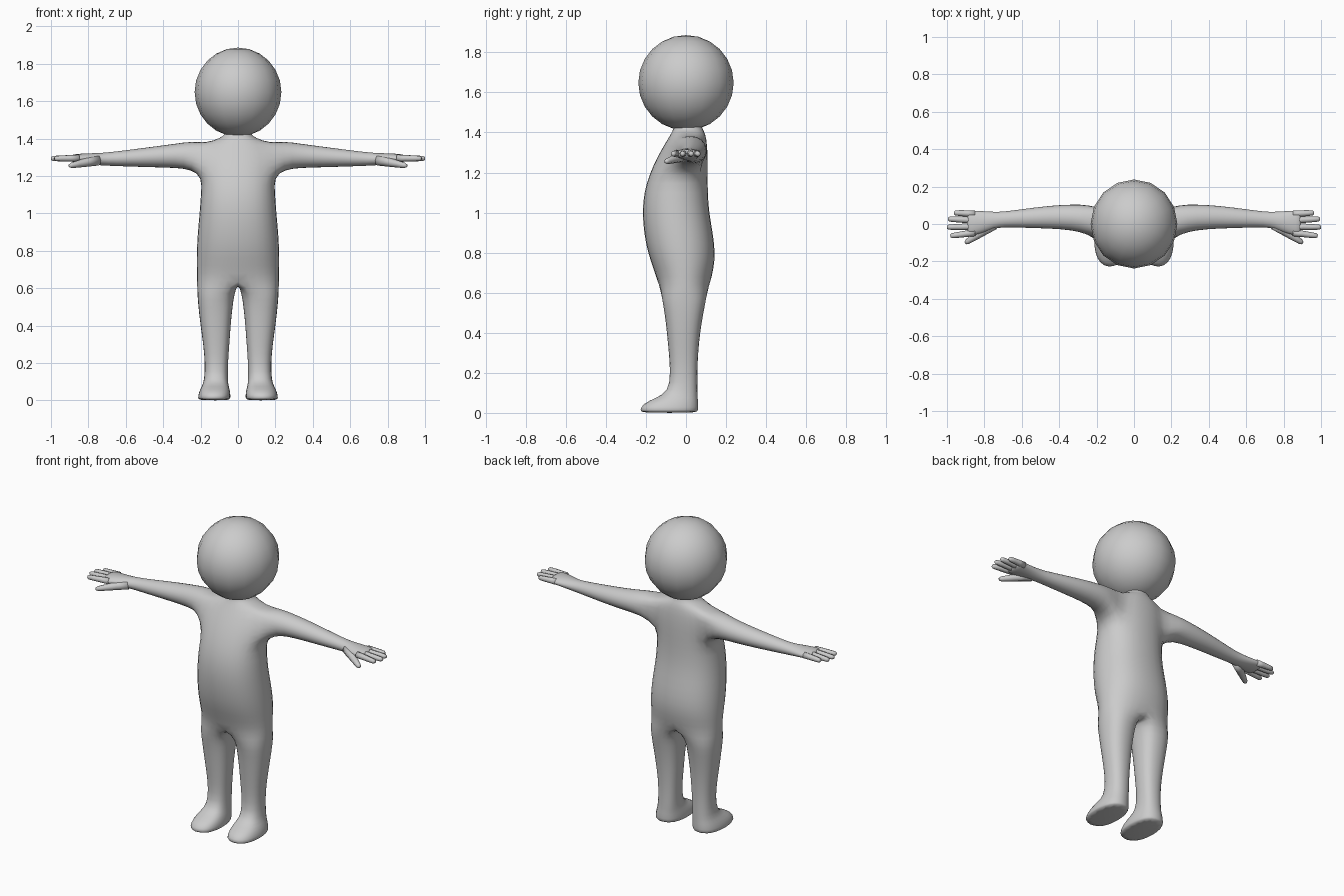
import bpy, bmesh, math
from mathutils import Vector

if "Cube" in bpy.data.objects:
    bpy.data.objects.remove(bpy.data.objects["Cube"])

grey = bpy.data.materials.new("plain grey")
grey.diffuse_color = (0.6, 0.6, 0.6, 1)
grey.use_nodes = True
grey.node_tree.nodes["Principled BSDF"].inputs["Base Color"].default_value = grey.diffuse_color


def spow(v, p):
    return math.copysign(abs(v) ** p, v)


def finish(name, bm, mirror=True, levels=1):
    bmesh.ops.recalc_face_normals(bm, faces=bm.faces)
    me = bpy.data.meshes.new(name)
    bm.to_mesh(me)
    bm.free()
    me.materials.append(grey)
    for p in me.polygons:
        p.use_smooth = True
    ob = bpy.data.objects.new(name, me)
    bpy.context.collection.objects.link(ob)
    if mirror:
        m = ob.modifiers.new("mirror", 'MIRROR')
        m.use_clip = True
    if levels:
        s = ob.modifiers.new("smooth", 'SUBSURF')
        s.levels = s.render_levels = levels
    return ob


def skin(bm, a, b, closed=True):
    n = len(a)
    for i in range(n if closed else n - 1):
        j = (i + 1) % n
        bm.faces.new((a[i], a[j], b[j], b[i]))


# ---- body: one half, legs to neck, with the arm grown out of the side ----
bm = bmesh.new()
N_OUT, N_IN = 9, 5                      # outer and inner points of a leg ring

# leg rings: z, x inner, x outer, y front, y back
legs = [(0.0, .045, .212, -.228, .062), (.012, .038, .218, -.236, .066),
        (.045, .04, .212, -.222, .066), (.075, .048, .196, -.155, .062),
        (.105, .054, .182, -.09, .06), (.2, .053, .178, -.08, .058),
        (.3, .045, .188, -.088, .063), (.4, .038, .203, -.098, .073),
        (.5, .028, .215, -.11, .09), (.575, .017, .221, -.125, .106)]
angles = [math.radians(-115 + 230 * i / 8) for i in range(N_OUT)]
angles += [math.radians(115 + 130 * (i + 1) / 6) for i in range(N_IN)]
rows = []
for z, x0, x1, y0, y1 in legs:
    cx, cy, rx, ry = (x0 + x1) / 2, (y0 + y1) / 2, (x1 - x0) / 2, (y1 - y0) / 2
    rows.append([bm.verts.new((cx + rx * spow(math.cos(a), .85),
                               cy + ry * spow(math.sin(a), .85), z)) for a in angles])
bm.faces.new(rows[0])
for a, b in zip(rows, rows[1:]):
    skin(bm, a, b)

# torso half rings: z, x outer, y front, y back
torso = [(.64, .223, -.14, .122), (.72, .225, -.165, .142), (.8, .225, -.195, .15),
         (.9, .219, -.214, .138), (1.0, .209, -.222, .119), (1.1, .202, -.214, .112),
         (1.195, .195, -.185, .112), (1.29, .195, -.14, .112), (1.375, .17, -.088, .104),
         (1.405, .09, -.07, .092), (1.425, .068, -.062, .08), (1.47, .07, -.06, .075)]
halves = []
for z, x1, y0, y1 in torso:
    cy, ry = (y0 + y1) / 2, (y1 - y0) / 2
    ring = []
    for i in range(N_OUT):
        a = math.radians(-90 + 22.5 * i)
        x = 0 if i in (0, 8) else x1 * abs(math.cos(a)) ** .8
        ring.append(bm.verts.new((x, cy + ry * math.sin(a), z)))
    halves.append(ring)

# crotch arch closes the inner thigh onto the centre line
yf, yb = torso[0][2], torso[0][3]
arch = [bm.verts.new((0, yb + (yf - yb) * (i + 1) / 6, .625)) for i in range(N_IN)]
skin(bm, rows[-1], halves[0] + arch)

# torso skin, leaving an opening for the arm
LOW, MID, TOP = 6, 7, 8
for r in range(len(halves) - 1):
    for i in range(N_OUT - 1):
        if r in (LOW, MID) and 2 <= i < 6:
            continue
        bm.faces.new((halves[r][i], halves[r][i + 1], halves[r + 1][i + 1], halves[r + 1][i]))
opening = halves[LOW][2:7] + [halves[MID][6]] + halves[TOP][2:7][::-1] + [halves[MID][2]]

# arm and palm rings: x, y front, y back, z bottom, z top
arm = [(.25, -.055, .106, 1.232, 1.387), (.33, -.034, .106, 1.242, 1.374),
       (.45, -.025, .1, 1.245, 1.358), (.6, -.021, .08, 1.25, 1.338),
       (.7, -.017, .066, 1.254, 1.326), (.75, -.026, .066, 1.257, 1.323),
       (.81, -.05, .07, 1.262, 1.321), (.87, -.064, .074, 1.27, 1.318),
       (.895, -.06, .07, 1.277, 1.312)]
prev = opening
for x, y0, y1, z0, z1 in arm:
    ring = []
    for k in range(12):
        a = math.radians(210 + 30 * k)
        ring.append(bm.verts.new((x, (y0 + y1) / 2 + (y1 - y0) / 2 * math.cos(a) * 1.02,
                                  (z0 + z1) / 2 + (z1 - z0) / 2 * math.sin(a) * 1.02)))
    skin(bm, prev, ring)
    prev = ring
bm.faces.new(prev)
bmesh.ops.delete(bm, geom=[v for v in bm.verts if not v.link_faces], context='VERTS')
finish("body", bm)


# ---- fingers and thumb: tapered tubes ----
def digit(bm, start, end, r0, r1):
    start, end = Vector(start), Vector(end)
    d = (end - start).normalized()
    side = d.cross(Vector((0, 0, 1))).normalized()
    up = side.cross(d)
    prev = None
    for t, s in ((0, 1), (.35, 1), (.7, 1), (.93, .95), (1, .55)):
        r = (r0 + (r1 - r0) * t) * s
        c = start.lerp(end, t)
        ring = [bm.verts.new(c + (side * math.cos(k * math.pi / 4)
                                  + up * math.sin(k * math.pi / 4)) * r) for k in range(8)]
        if prev:
            skin(bm, prev, ring)
        else:
            bm.faces.new(ring)
        prev = ring
    bm.faces.new(prev)


bm = bmesh.new()
for y0, y1, tip in ((.054, .06, .962), (.02, .027, .995), (-.014, -.017, 1.0), (-.046, -.064, .982)):
    digit(bm, (.85, y0, 1.295), (tip, y1, 1.293), .019, .014)
finish("fingers", bm, levels=0)

bm = bmesh.new()
digit(bm, (.75, -.002, 1.285), (.902, -.102, 1.254), .03, .014)
finish("thumb", bm, levels=0)

# ---- head: large faceted ball ----
bm = bmesh.new()
bmesh.ops.create_uvsphere(bm, u_segments=16, v_segments=12, radius=1)
for v in bm.verts:
    v.co = Vector((v.co.x * .232, v.co.y * .238, v.co.z * .238 + 1.648))
finish("head", bm, mirror=False, levels=0)
